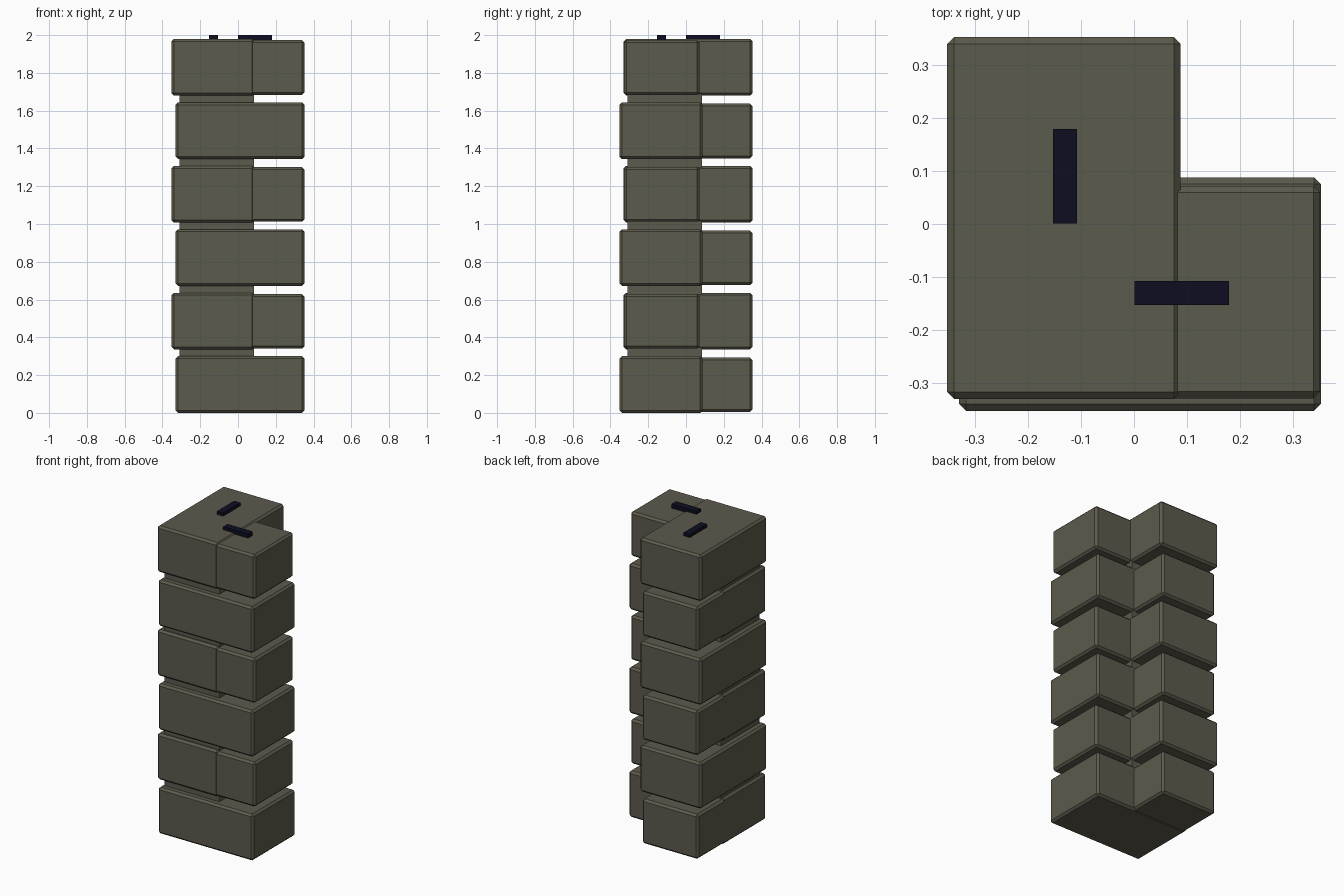
import bpy
import bmesh
from mathutils import Vector

cube = bpy.data.objects.get("Cube")
if cube:
    bpy.data.objects.remove(cube, do_unlink=True)


def make_material(name, rgb):
    mat = bpy.data.materials.new(name)
    mat.use_nodes = True
    mat.diffuse_color = (*rgb, 1)
    mat.node_tree.nodes["Principled BSDF"].inputs["Base Color"].default_value = (*rgb, 1)
    return mat


stone = make_material("olive_grey_stone", (0.108, 0.103, 0.073))
navy = make_material("dark_navy", (0.004, 0.004, 0.015))


def box(name, low, high, mat, bevel=0):
    """Box between two corners, with optional chamfered edges."""
    low, high = Vector(low), Vector(high)
    bm = bmesh.new()
    bmesh.ops.create_cube(bm, size=1)
    bmesh.ops.scale(bm, vec=high - low, verts=bm.verts)
    bmesh.ops.translate(bm, vec=(low + high) / 2, verts=bm.verts)
    if bevel:
        bmesh.ops.bevel(bm, geom=bm.edges[:], offset=bevel, segments=1, affect='EDGES')
    mesh = bpy.data.meshes.new(name)
    bm.to_mesh(mesh)
    bm.free()
    mesh.materials.append(mat)
    obj = bpy.data.objects.new(name, mesh)
    bpy.context.collection.objects.link(obj)
    return obj


LAYERS, PITCH, HEIGHT, CHAMFER = 6, 0.336, 0.30, 0.013


def swap(point, flip):
    """Exchange x and y so that alternate courses run the other way."""
    x, y, z = point
    return (y, x, z) if flip else point


# Alternating courses: a long block and a short block forming an L
for i in range(LAYERS):
    z = i * PITCH
    flip = i % 2 == 0
    box(f"long_block_{i + 1}",
        swap((-0.352, -0.33, z), flip),
        swap((0.088, 0.352, z + HEIGHT), flip), stone, CHAMFER)
    box(f"short_block_{i + 1}",
        swap((-0.02, -0.329, z + 0.004), flip),
        swap((0.351, 0.072, z + HEIGHT - 0.007), flip), stone, CHAMFER)

# Recessed core seen in the joints
box("core", (-0.31, -0.31, 0.05), (0.084, 0.084, 1.9), stone)

# Dark plates on top, one along each arm
for name, flip in (("top_plate_front", False), ("top_plate_back", True)):
    box(name, swap((0.001, -0.153, 1.97), flip),
        swap((0.179, -0.107, 2.0), flip), navy)
